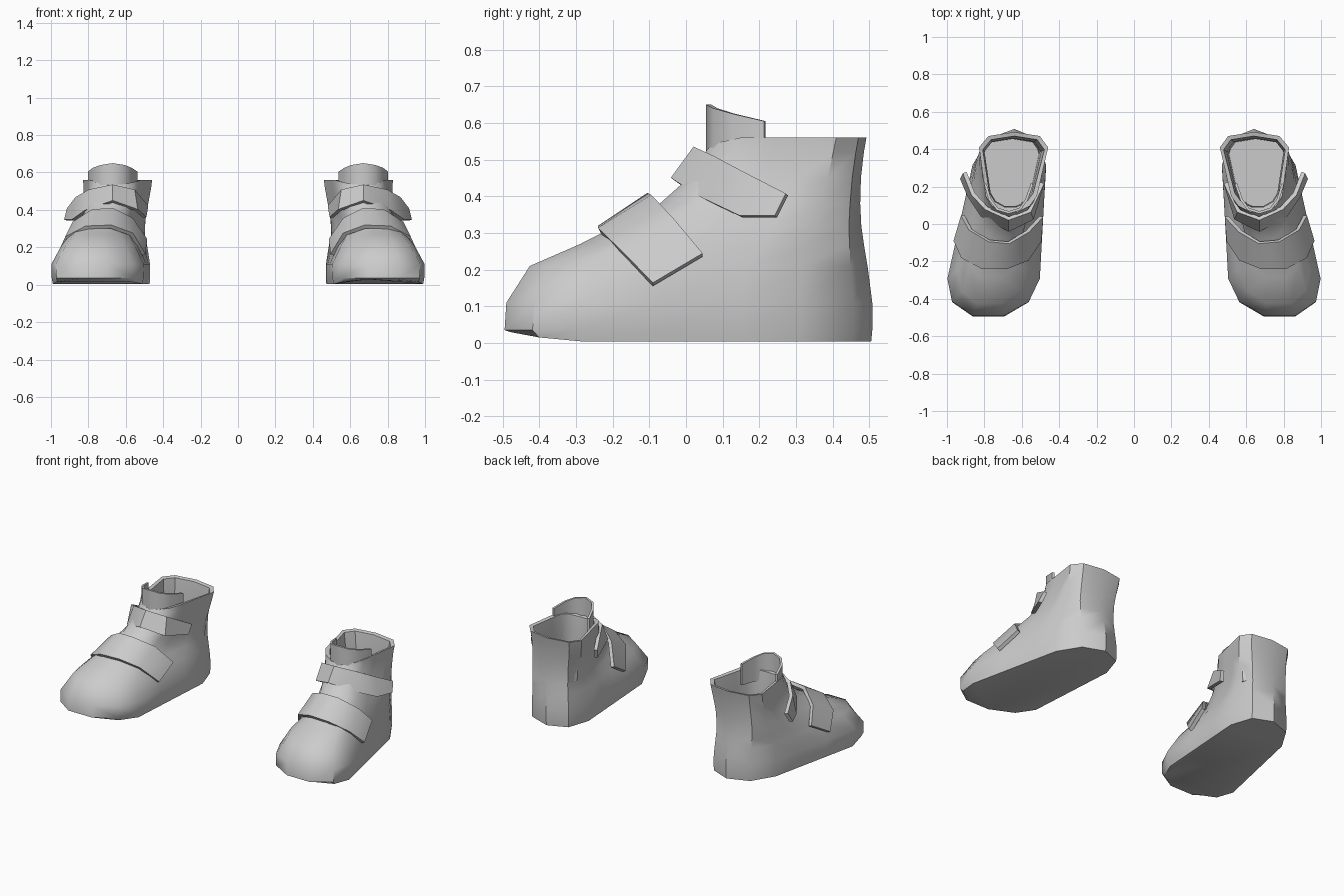
import bpy, bmesh, math

cube = bpy.data.objects.get("Cube")
if cube:
    bpy.data.objects.remove(cube, do_unlink=True)

grey = bpy.data.materials.new("plain_grey")
grey.use_nodes = True
colour = (0.6, 0.6, 0.6, 1)
grey.diffuse_color = colour
bsdf = next(n for n in grey.node_tree.nodes if n.type == 'BSDF_PRINCIPLED')
bsdf.inputs["Base Color"].default_value = colour

# Half outline of a boot slice: (sideways fraction, fraction from toe to heel)
HALF = [(0.32, 0.015), (0.8, 0.09), (1, 0.21), (1, 0.42),
        (1, 0.65), (1, 0.81), (0.7, 0.95)]
OUTLINE = HALF + [(0, 1)] + [(-u, v) for u, v in reversed(HALF)]


def slice_points(z, y_front, y_back, w_front, w_back, c_front, c_back, toe_lift=0):
    """One horizontal slice; widths and centres blend from toe to heel."""
    points = []
    for u, v in OUTLINE:
        x = c_front + (c_back - c_front) * v + u * (w_front + (w_back - w_front) * v)
        lift = toe_lift if v < 0.05 else toe_lift * 0.45 if v < 0.1 else 0
        points.append((x, y_front + (y_back - y_front) * v, z + lift))
    return points


def finish(name, bm, thickness=0, angle=40):
    """Turn a left-hand part into a mirrored, smoothly shaded pair."""
    bmesh.ops.recalc_face_normals(bm, faces=bm.faces)
    mesh = bpy.data.meshes.new(name)
    bm.to_mesh(mesh)
    bm.free()
    obj = bpy.data.objects.new(name, mesh)
    bpy.context.collection.objects.link(obj)
    mesh.materials.append(grey)
    bpy.ops.object.select_all(action='DESELECT')
    obj.select_set(True)
    bpy.context.view_layer.objects.active = obj
    if thickness:
        solid = obj.modifiers.new("thickness", 'SOLIDIFY')
        solid.thickness = thickness
        solid.offset = 0
    mirror = obj.modifiers.new("pair", 'MIRROR')
    mirror.use_mirror_merge = False
    for mod in list(obj.modifiers):
        bpy.ops.object.modifier_apply(modifier=mod.name)
    bpy.ops.object.shade_smooth_by_angle(angle=math.radians(angle))
    return obj


def loft(bm, rows, closed):
    """Join rows of points with quads."""
    rows = [[bm.verts.new(p) for p in row] for row in rows]
    n = len(rows[0])
    for a, b in zip(rows, rows[1:]):
        for i in range(n if closed else n - 1):
            j = (i + 1) % n
            bm.faces.new((a[i], a[j], b[j], b[i]))
    return rows


def band(name, lower, upper, thickness):
    bm = bmesh.new()
    loft(bm, [lower, upper], False)
    return finish(name, bm, thickness)


# Boot shell, from the sole up over the rim and down the lining
slices = [
    (0.004, -0.49, 0.505, 0.255, 0.18, 0.78, 0.64, 0.025),
    (0.035, -0.51, 0.508, 0.262, 0.182, 0.78, 0.64),
    (0.11, -0.505, 0.508, 0.265, 0.18, 0.78, 0.64),
    (0.21, -0.44, 0.495, 0.20, 0.18, 0.775, 0.645),
    (0.27, -0.30, 0.485, 0.15, 0.18, 0.765, 0.65),
    (0.32, -0.20, 0.478, 0.12, 0.185, 0.75, 0.65),
    (0.38, -0.08, 0.475, 0.11, 0.185, 0.71, 0.65),
    (0.45, 0.0, 0.477, 0.11, 0.19, 0.68, 0.645),
    (0.52, 0.045, 0.485, 0.115, 0.196, 0.665, 0.64),
    (0.56, 0.058, 0.492, 0.12, 0.20, 0.66, 0.64, -0.025),
    (0.555, 0.085, 0.47, 0.10, 0.18, 0.66, 0.64, -0.025),
    (0.45, 0.09, 0.458, 0.095, 0.165, 0.66, 0.645),
    (0.28, 0.09, 0.455, 0.095, 0.16, 0.665, 0.65),
]
bm = bmesh.new()
rings = loft(bm, [slice_points(*s) for s in slices], True)
bm.faces.new(rings[0])
bm.faces.new(rings[-1])
finish("boot_shell", bm)

# Tongue standing up inside the collar
path = [(0.545, 0.215, 0.605), (0.575, 0.13, 0.625), (0.61, 0.08, 0.64),
        (0.67, 0.062, 0.65), (0.73, 0.08, 0.64), (0.77, 0.13, 0.625),
        (0.795, 0.215, 0.605)]
band("tongue", [(x, y, 0.47) for x, y, z in path], path, 0.014)

# Wide strap across the instep
band("instep_strap",
     [(0.955, -0.09, 0.16), (0.915, -0.18, 0.25), (0.81, -0.235, 0.305),
      (0.68, -0.235, 0.31), (0.57, -0.19, 0.27), (0.505, -0.09, 0.16)],
     [(0.915, 0.045, 0.24), (0.875, -0.03, 0.33), (0.775, -0.09, 0.395),
      (0.67, -0.1, 0.40), (0.57, -0.04, 0.35), (0.495, 0.04, 0.24)], 0.022)

# Ankle strap with its outer end standing away from the boot
band("ankle_strap",
     [(0.92, 0.245, 0.345), (0.88, 0.15, 0.345), (0.81, 0.045, 0.395),
      (0.67, -0.032, 0.445), (0.545, 0.03, 0.40), (0.50, 0.20, 0.36)],
     [(0.905, 0.275, 0.405), (0.86, 0.16, 0.465), (0.79, 0.085, 0.505),
      (0.67, 0.03, 0.53), (0.56, 0.07, 0.505), (0.49, 0.22, 0.42)], 0.022)
